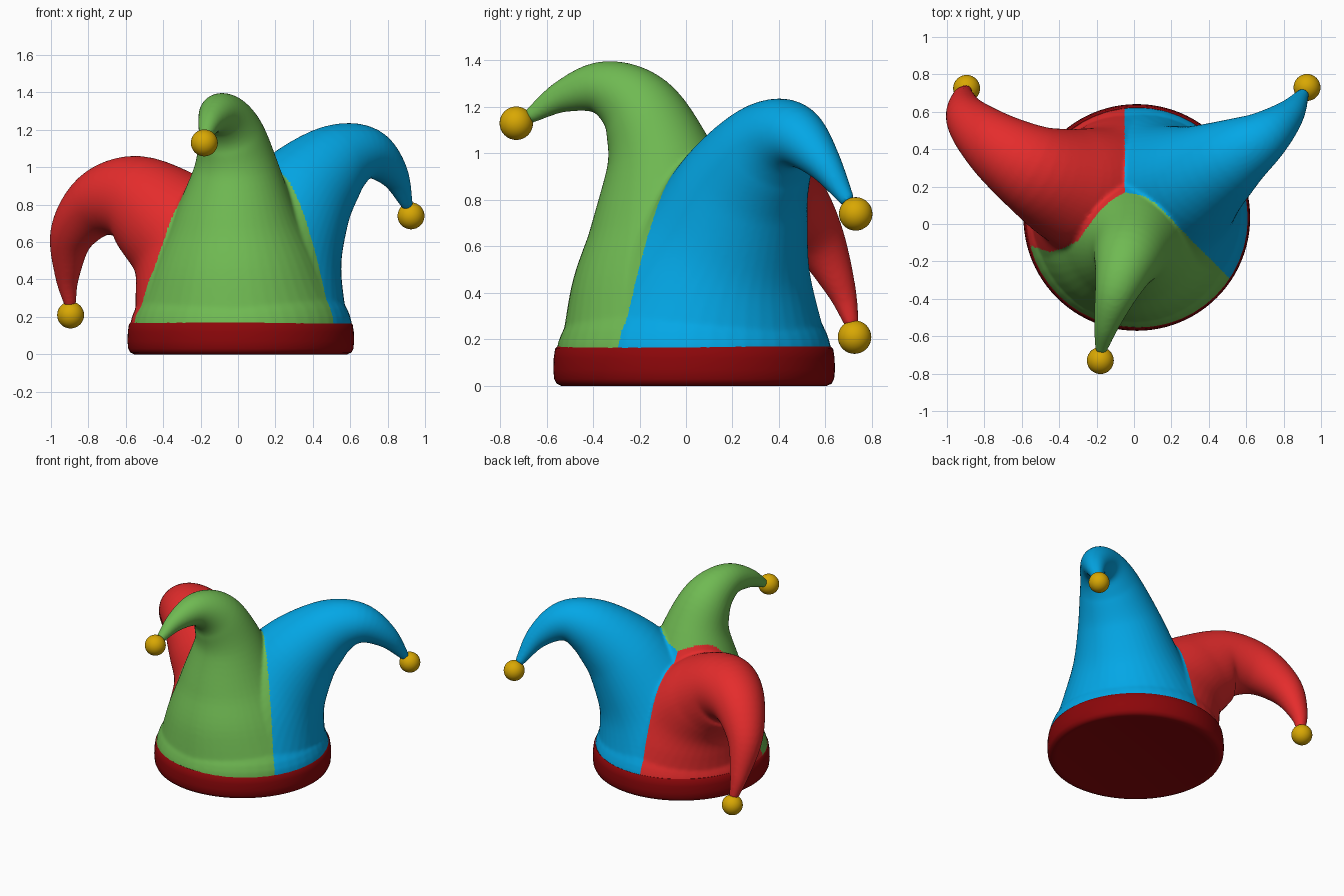
import bpy, bmesh, math
from mathutils import Vector

if "Cube" in bpy.data.objects:
    bpy.data.objects.remove(bpy.data.objects["Cube"])


def mat(name, rgb):
    m = bpy.data.materials.new(name)
    m.diffuse_color = (*rgb, 1)
    m.use_nodes = True
    m.node_tree.nodes["Principled BSDF"].inputs["Base Color"].default_value = m.diffuse_color
    return m


GREEN = mat("green felt", (0.16, 0.49, 0.085))
RED = mat("red felt", (0.78, 0.025, 0.025))
BLUE = mat("blue felt", (0.001, 0.385, 0.79))
DARK = mat("dark red band", (0.26, 0.002, 0.003))
GOLD = mat("gold", (0.69, 0.39, 0.001))
CENTRE = (0.015, 0.035)


def new_object(name, bm, materials):
    me = bpy.data.meshes.new(name)
    bm.to_mesh(me)
    bm.free()
    for m in materials:
        me.materials.append(m)
    ob = bpy.data.objects.new(name, me)
    bpy.context.collection.objects.link(ob)
    bpy.ops.object.select_all(action='DESELECT')
    bpy.context.view_layer.objects.active = ob
    ob.select_set(True)
    return ob


def spline(pts, steps=6):
    """Catmull-Rom through (x, y, z, radius) points."""
    p = [Vector(q) for q in pts]
    p = [2 * p[0] - p[1]] + p + [2 * p[-1] - p[-2]]
    out = []
    for i in range(1, len(p) - 2):
        a, b, c, d = p[i - 1:i + 3]
        for s in range(steps):
            t = s / steps
            out.append(0.5 * (2 * b + (c - a) * t + (2 * a - 5 * b + 4 * c - d) * t * t
                              + (3 * b - a - 3 * c + d) * t ** 3))
    out.append(p[-2])
    return out


def add_horn(bm, pts, seg=48):
    """Tapering tube swept along a curved spine, closed at both ends."""
    path = spline(pts)
    up = Vector((0, 0, 1))
    normal, side = up.copy(), Vector((1, 0, 0))
    rings = []
    for i, q in enumerate(path):
        tan = (path[min(i + 1, len(path) - 1)] - path[max(i - 1, 0)]).to_3d().normalized()
        tan = tan.lerp(up, max(0, 1 - i / 30)).normalized()  # level sections near the base
        side = normal.rotation_difference(tan) @ side
        normal = tan
        side = (side - normal * side.dot(normal)).normalized()
        other = normal.cross(side)
        c = q.to_3d()
        ring = []
        for k in range(seg):
            a = 2 * math.pi * k / seg
            ring.append(bm.verts.new(c + (side * math.cos(a) + other * math.sin(a)) * q.w))
        rings.append(ring)
    for r0, r1 in zip(rings, rings[1:]):
        for k in range(seg):
            j = (k + 1) % seg
            bm.faces.new((r0[k], r0[j], r1[j], r1[k]))
    bm.faces.new(rings[0][::-1])
    bm.faces.new(rings[-1])


# Three drooping horns growing from one round base
BASE = [(*CENTRE, 0.1, 0.59), (*CENTRE, 0.2, 0.573)]
green_path = BASE + [(0, -0.03, 0.45, 0.468), (-0.01, -0.065, 0.7, 0.35),
                     (-0.01, -0.115, 1.0, 0.228), (-0.045, -0.21, 1.195, 0.172),
                     (-0.095, -0.36, 1.28, 0.118), (-0.145, -0.53, 1.245, 0.07),
                     (-0.178, -0.68, 1.155, 0.03)]
red_path = BASE + [(-0.1, 0.1, 0.42, 0.458), (-0.23, 0.165, 0.59, 0.355),
                   (-0.385, 0.22, 0.725, 0.298), (-0.57, 0.31, 0.83, 0.235),
                   (-0.75, 0.43, 0.8, 0.178), (-0.885, 0.56, 0.64, 0.122),
                   (-0.913, 0.665, 0.42, 0.066), (-0.897, 0.715, 0.26, 0.03)]
blue_path = BASE + [(0.1, 0.09, 0.45, 0.463), (0.215, 0.17, 0.66, 0.362),
                    (0.355, 0.255, 0.87, 0.282), (0.54, 0.37, 1.035, 0.203),
                    (0.70, 0.47, 1.07, 0.14), (0.83, 0.585, 0.965, 0.082),
                    (0.908, 0.70, 0.79, 0.03)]
bm = bmesh.new()
for path in (green_path, red_path, blue_path):
    add_horn(bm, path)
horns = new_object("three_horned_cap", bm, [GREEN, RED, BLUE])

# Fuse the horns into one soft cloth surface
fuse = horns.modifiers.new("fuse", 'REMESH')
fuse.mode = 'VOXEL'
fuse.voxel_size = 0.011
soft = horns.modifiers.new("soften", 'SMOOTH')
soft.factor = 0.5
soft.iterations = 6
for name in ("fuse", "soften"):
    bpy.ops.object.modifier_apply(modifier=name)

# Seam of the green panel seen from above, as (x, y)
SEAM = [(-2, -0.12), (-0.54, -0.12), (-0.45, -0.15), (-0.38, -0.13), (-0.3, -0.09), (-0.2, 0.05),
        (-0.13, 0.12), (-0.05, 0.17), (0.05, 0.15), (0.13, 0.1), (0.3, -0.08), (0.5, -0.28),
        (2, -1.78)]


def seam_y(x):
    for (x0, y0), (x1, y1) in zip(SEAM, SEAM[1:]):
        if x <= x1:
            return y0 + (y1 - y0) * (x - x0) / (x1 - x0)
    return SEAM[-1][1]


for f in horns.data.polygons:
    c = f.center
    f.material_index = 0 if c.y < seam_y(c.x) else (1 if c.x < -0.05 else 2)
    f.use_smooth = True

# Head band, closed underneath
profile = [(0, 0.006), (0.54, 0.004), (0.57, 0), (0.592, 0.01), (0.602, 0.03), (0.606, 0.07),
           (0.604, 0.12), (0.598, 0.16), (0.588, 0.17), (0.55, 0.17)]
bm = bmesh.new()
vs = [bm.verts.new((r, 0, z)) for r, z in profile]
es = [bm.edges.new(p) for p in zip(vs, vs[1:])]
bmesh.ops.spin(bm, geom=vs + es, cent=(0, 0, 0), axis=(0, 0, 1), angle=2 * math.pi, steps=96)
bmesh.ops.remove_doubles(bm, verts=bm.verts[:], dist=0.0005)
bmesh.ops.recalc_face_normals(bm, faces=bm.faces[:])
bmesh.ops.translate(bm, verts=bm.verts[:], vec=(*CENTRE, 0))
new_object("head_band", bm, [DARK])
bpy.ops.object.shade_smooth_by_angle(angle=math.radians(40))

# Bells on the tips
for name, pos in (("green_horn_bell", (-0.18, -0.73, 1.13)),
                  ("red_horn_bell", (-0.895, 0.725, 0.21)),
                  ("blue_horn_bell", (0.925, 0.73, 0.74))):
    bm = bmesh.new()
    bmesh.ops.create_uvsphere(bm, u_segments=32, v_segments=16, radius=0.072)
    bmesh.ops.translate(bm, verts=bm.verts[:], vec=pos)
    new_object(name, bm, [GOLD])
    bpy.ops.object.shade_smooth()
